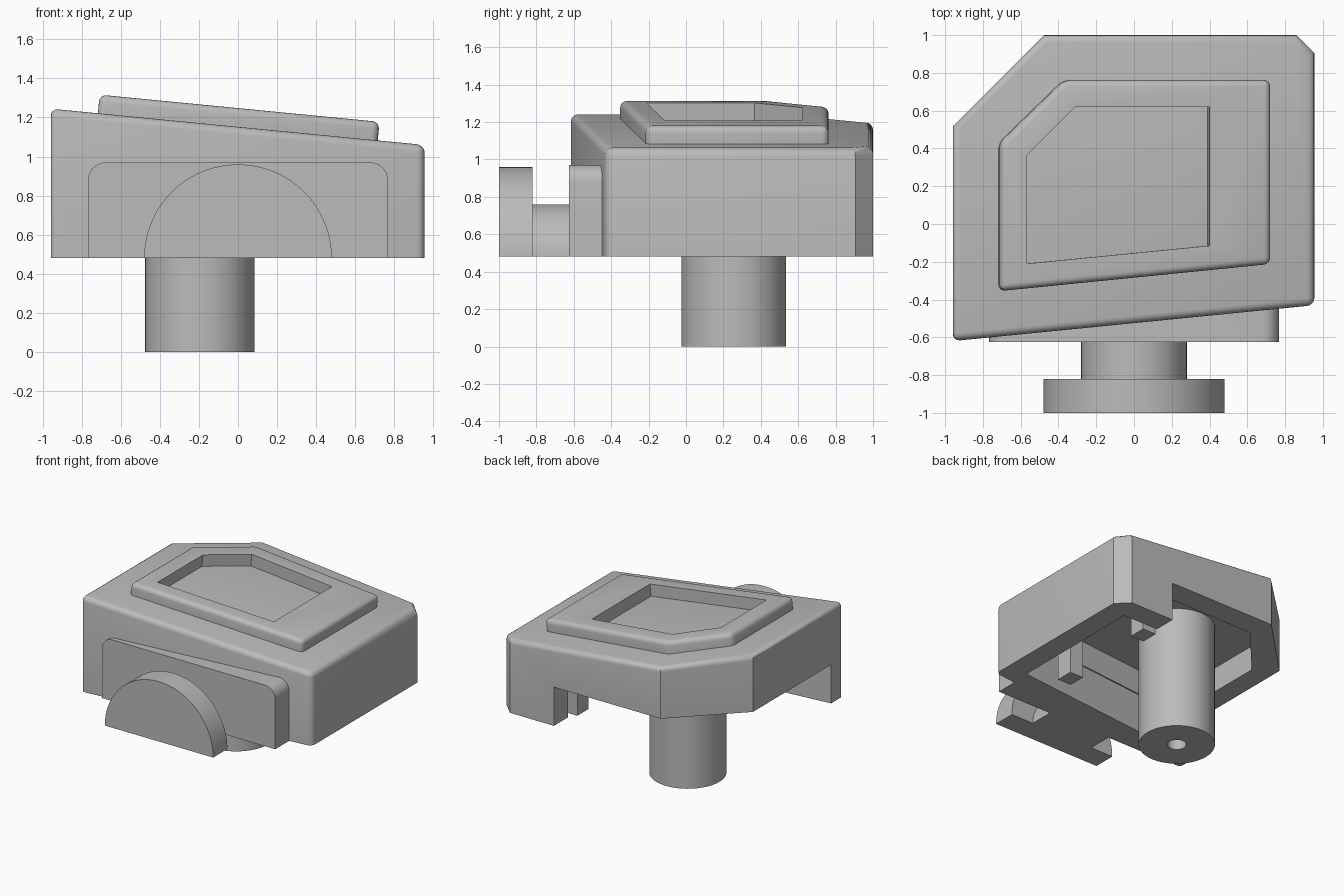
import bpy, bmesh
from math import sin, cos, pi, radians

old = bpy.data.objects.get("Cube")
if old:
    bpy.data.objects.remove(old, do_unlink=True)

grey = bpy.data.materials.new("plain_grey")
grey.use_nodes = True
grey.diffuse_color = (0.5, 0.5, 0.5, 1)
grey.node_tree.nodes["Principled BSDF"].inputs["Base Color"].default_value = (0.5, 0.5, 0.5, 1)

SLOPE = 0.097
BASE = 0.48


def top_z(x):
    return 1.152 - SLOPE * x


def front_y(x):
    return -0.525 + 0.0995 * x


# Placement rules that turn a flat profile point into a 3D point
def flat(z):
    return lambda p: (p[0], p[1], z)


def tilted(h):
    return lambda p: (p[0] + SLOPE * h, p[1], top_z(p[0]) + h)


def upright(y):
    return lambda p: (p[0], y, p[1])


def loft(name, pts, start, end, bevel=None, width=0.04):
    """Solid between two placements of a profile, with chosen edges rounded."""
    bm = bmesh.new()
    a = [bm.verts.new(start(p)) for p in pts]
    b = [bm.verts.new(end(p)) for p in pts]
    n = len(pts)
    bm.faces.new(a)
    bm.faces.new(b)
    for i in range(n):
        j = (i + 1) % n
        bm.faces.new((a[i], a[j], b[j], b[i]))
    bmesh.ops.recalc_face_normals(bm, faces=bm.faces)
    if bevel is not None:
        edges = [bm.edges.get((b[i], b[(i + 1) % n])) for i in range(n)]
        edges += [bm.edges.get((a[i], b[i])) for i in bevel]
        bmesh.ops.bevel(bm, geom=edges, offset=width, segments=4,
                        profile=0.5, affect='EDGES')
    mesh = bpy.data.meshes.new(name)
    bm.to_mesh(mesh)
    bm.free()
    ob = bpy.data.objects.new(name, mesh)
    bpy.context.collection.objects.link(ob)
    mesh.materials.append(grey)
    return ob


def cut(ob, cutter):
    mod = ob.modifiers.new(cutter.name, 'BOOLEAN')
    mod.operation = 'DIFFERENCE'
    mod.solver = 'EXACT'
    mod.object = cutter
    cutter.hide_render = True
    cutter.hide_viewport = True
    cutter.display_type = 'WIRE'


def arc(cx, cy, r, a0, a1, steps):
    return [(cx + r * cos(radians(a0 + (a1 - a0) * i / steps)),
             cy + r * sin(radians(a0 + (a1 - a0) * i / steps))) for i in range(steps + 1)]


def circle(cx, cy, r, steps=64):
    return arc(cx, cy, r, 0, 360, steps)[:-1]


# Housing with sloped top
outline = [(-0.96, -0.62), (0.955, -0.43), (0.955, 0.905),
           (0.86, 1.0), (-0.475, 1.0), (-0.96, 0.52)]
housing = loft("housing", outline, flat(BASE), tilted(0), bevel=(0, 1))
for v in housing.data.vertices:
    v.co.x = max(-0.957, min(0.955, v.co.x))

# Underside opening toward the back left, then a deeper inner pocket
wall = 0.15
opening = [(-1.2, front_y(-1.2) + wall), (0.78, front_y(0.78) + wall),
           (0.78, 0.82), (0.47, 0.82), (0.47, 1.2), (-1.2, 1.2)]
cut(housing, loft("opening_cutter", opening, flat(0.3), flat(0.79)))
pocket = [(-0.79, front_y(-0.79) + wall + 0.01), (0.77, front_y(0.77) + wall + 0.01),
          (0.77, 0.81), (-0.43, 0.81), (-0.79, 0.4)]
cut(housing, loft("pocket_cutter", pocket, flat(0.6), flat(0.99)))

# Raised rim around the sunken top panel
rim_outline = [(-0.717, -0.355), (0.715, -0.212), (0.715, 0.762),
               (-0.375, 0.762), (-0.717, 0.43)]
rim = loft("top_rim", rim_outline, tilted(-0.01), tilted(0.095), bevel=range(5), width=0.035)
window = [(-0.575, -0.21), (0.39, -0.115), (0.39, 0.62), (-0.32, 0.62), (-0.575, 0.365)]
cut(rim, loft("window_cutter", window, tilted(-0.1), tilted(0.2)))

# Front plate, meeting the slanted front wall
plate_profile = ([(0.767, BASE)] + arc(0.677, 0.88, 0.09, 0, 90, 8)
                 + arc(-0.677, 0.88, 0.09, 90, 180, 8) + [(-0.767, BASE)])
plate = loft("front_plate", plate_profile, upright(-0.625),
             lambda p: (p[0], front_y(p[0]) + 0.05, p[1]))

# Half-round neck and knob
neck = loft("knob_neck", arc(0, BASE, 0.28, 0, 180, 32), upright(-0.83), upright(-0.61))
knob = loft("half_round_knob", arc(0, BASE, 0.48, 0, 180, 48), upright(-1.0), upright(-0.82))

# Post with a centre hole
post = loft("post", circle(-0.195, 0.255, 0.28), flat(0), flat(1.02))
cut(post, loft("hole_cutter", circle(-0.195, 0.255, 0.07, 32), flat(-0.1), flat(0.3)))

# Two inner tabs
tabs = []
for name, y in (("front_tab", -0.21), ("back_tab", 0.62)):
    box = [(0.43, y), (0.55, y), (0.55, y + 0.14), (0.43, y + 0.14)]
    tabs.append(loft(name, box, flat(BASE), flat(1.0)))

# Smooth the rounded parts, keeping hard edges
bpy.ops.object.select_all(action='DESELECT')
for ob in [housing, rim, plate, neck, knob, post] + tabs:
    ob.select_set(True)
bpy.context.view_layer.objects.active = housing
bpy.ops.object.shade_smooth_by_angle(angle=radians(30))
